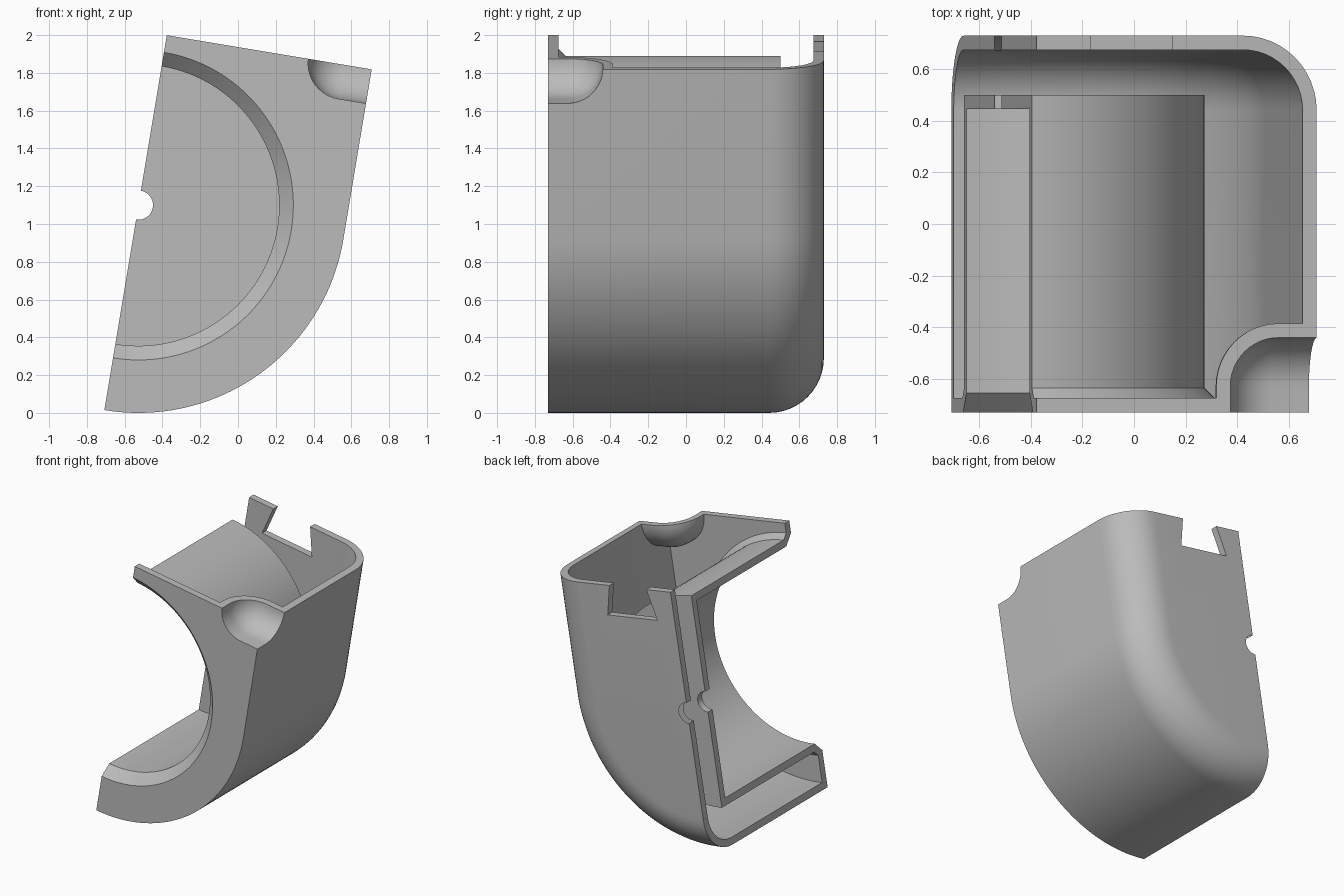
import bpy, bmesh, math
from mathutils import Matrix

if "Cube" in bpy.data.objects:
    bpy.data.objects.remove(bpy.data.objects["Cube"], do_unlink=True)

R = 1.1          # outer round of the shell
TOP = 0.912      # height of the top rim above the bore axis
HALF = 0.73      # half depth
WALL = 0.055
FILLET = 0.29    # rounded rear edge
TILT = math.radians(9.46)

grey = bpy.data.materials.new("light_grey")
grey.use_nodes = True
grey.diffuse_color = (0.5, 0.5, 0.5, 1)
grey.node_tree.nodes["Principled BSDF"].inputs["Base Color"].default_value = (0.5, 0.5, 0.5, 1)


def finish(name, bm):
    bmesh.ops.recalc_face_normals(bm, faces=bm.faces)
    mesh = bpy.data.meshes.new(name)
    bm.to_mesh(mesh)
    bm.free()
    mesh.materials.append(grey)
    ob = bpy.data.objects.new(name, mesh)
    bpy.context.collection.objects.link(ob)
    return ob


def loft(name, rings):
    """Skin a list of closed rings and cap both ends."""
    bm = bmesh.new()
    loops = [[bm.verts.new(p) for p in ring] for ring in rings]
    n = len(loops[0])
    for a, b in zip(loops, loops[1:]):
        for i in range(n):
            j = (i + 1) % n
            bm.faces.new((a[i], a[j], b[j], b[i]))
    bm.faces.new(loops[0])
    bm.faces.new(loops[-1])
    return finish(name, bm)


def d_block(name, r, left, top, front, back, fillet):
    """D-shaped block with a rounded rear edge."""
    def ring(inset, y):
        q = r - inset
        arc = [(q * math.sin(a), y, -q * math.cos(a))
               for a in (math.pi / 2 * i / 48 for i in range(49))]
        start = [(left, y, -q)] if left < 0 else []
        return start + arc + [(q, y, top), (left, y, top)]
    rings = [ring(0, front)]
    for i in range(13):
        a = math.pi / 2 * i / 12
        rings.append(ring(fillet * (1 - math.cos(a)), back - fillet + fillet * math.sin(a)))
    return loft(name, rings)


def turned(name, profile, n=128):
    """Solid of revolution about the y axis from (y, radius) points."""
    return loft(name, [[(r * math.cos(2 * math.pi * i / n), y, r * math.sin(2 * math.pi * i / n))
                        for i in range(n)] for y, r in profile])


def round_box(name, lo, hi, radius):
    bm = bmesh.new()
    bmesh.ops.create_cube(bm, size=1)
    for v in bm.verts:
        v.co = [l if c < 0 else h for c, l, h in zip(v.co, lo, hi)]
    bmesh.ops.bevel(bm, geom=bm.edges[:], offset=radius, offset_type='OFFSET',
                    segments=12, profile=0.5, affect='EDGES')
    return finish(name, bm)


def cut(target, cutter):
    mod = target.modifiers.new("cut", 'BOOLEAN')
    mod.operation = 'DIFFERENCE'
    mod.solver = 'EXACT'
    mod.object = cutter
    bpy.context.view_layer.objects.active = target
    bpy.ops.object.modifier_apply(modifier=mod.name)
    bpy.data.objects.remove(cutter, do_unlink=True)


# Outer body and the hollow inside it, open at the left side and top
shell = d_block("housing_shell", R, 0, TOP, -HALF, HALF, FILLET)
cavity = d_block("cavity", R - WALL, -0.2, 1.3, -HALF + WALL, HALF - WALL, FILLET - WALL)

# Keep the walls of the bore cup and the corner recess out of the hollow
cut(cavity, turned("cup_wall", [(-0.755, 0.92), (-0.635, 0.80), (0.5, 0.80)]))
cut(cavity, round_box("recess_wall", (0.76 - WALL, -1.3, 0.729 - WALL),
                      (1.7, -0.44 + WALL, 1.6), 0.19 + WALL))
cut(shell, cavity)

# Chamfered bore, blind at the rear
cut(shell, turned("bore", [(-0.75, 0.84), (-0.655, 0.745), (0.445, 0.745)]))

# Rounded recess in the front top corner
cut(shell, round_box("recess", (0.76, -1.3, 0.729), (1.7, -0.44, 1.6), 0.19))

# Half-round shaft notch through the cup floor and rear wall
cut(shell, turned("shaft_notch", [(0.3, 0.077), (0.9, 0.077)], 48))

# Dovetail slot in the rear wall
slot = [(0.151, 0.685), (0.585, 0.685), (0.518, 0.965), (0.199, 0.965)]
slot[2:] = [(0.52, 0.965), (0.225, 0.965)]
cut(shell, loft("dovetail_slot", [[(u, y, v) for u, v in slot] for y in (0.6, 0.85)]))

# Tilt the housing and stand it on the ground
shell.data.transform(Matrix.Translation((-0.527, 0, R)) @ Matrix.Rotation(TILT, 4, 'Y'))
bpy.ops.object.select_all(action='DESELECT')
shell.select_set(True)
bpy.context.view_layer.objects.active = shell
bpy.ops.object.shade_smooth_by_angle(angle=math.radians(30))
